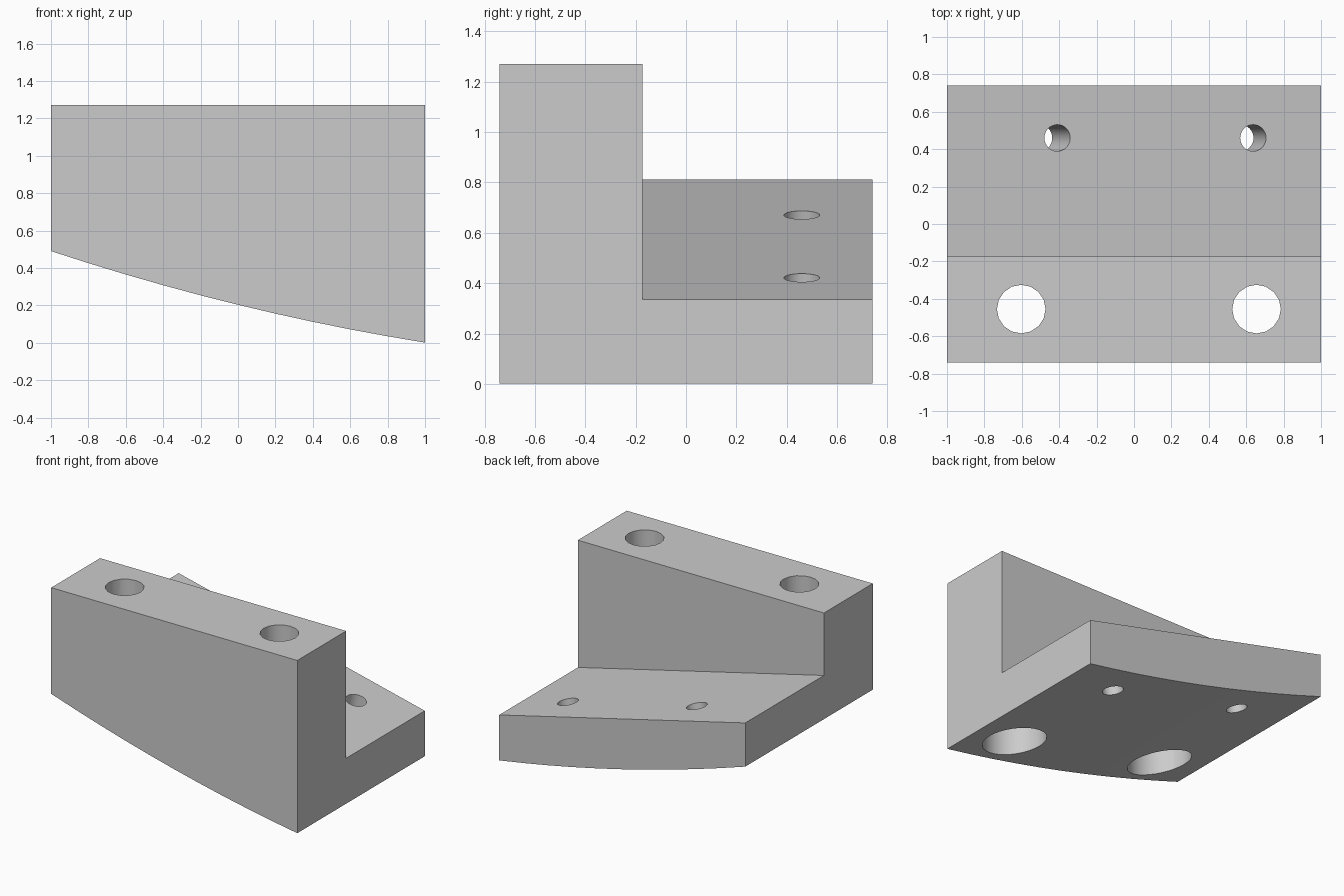
import bpy
import bmesh
import math
from mathutils import Vector

default = bpy.data.objects.get("Cube")
if default:
    bpy.data.objects.remove(default, do_unlink=True)

HALF_X, HALF_Y, HEIGHT = 1.0, 0.74, 1.27
STEP_Y = -0.173
BOLT_Y, PIN_Y = -0.455, 0.46

grey = bpy.data.materials.new("plain grey")
grey.use_nodes = True
grey.diffuse_color = (0.6, 0.6, 0.6, 1)
grey.node_tree.nodes["Principled BSDF"].inputs["Base Color"].default_value = grey.diffuse_color


def underside(x):
    """Height of the shallow curved underside."""
    return 0.203 - 0.2445 * x + 0.0425 * x * x


def underside_slope(x):
    return -0.2445 + 0.085 * x


def shelf_top(x):
    return 0.573 - 0.238 * x


def finish(name, bm):
    bmesh.ops.recalc_face_normals(bm, faces=bm.faces)
    mesh = bpy.data.meshes.new(name)
    bm.to_mesh(mesh)
    bm.free()
    mesh.materials.append(grey)
    obj = bpy.data.objects.new(name, mesh)
    bpy.context.collection.objects.link(obj)
    return obj


def prism(name, profile, y0, y1):
    """Extrude an x-z profile along y."""
    bm = bmesh.new()
    face = bm.faces.new([bm.verts.new((x, y0, z)) for x, z in profile])
    out = bmesh.ops.extrude_face_region(bm, geom=[face])
    verts = [v for v in out["geom"] if isinstance(v, bmesh.types.BMVert)]
    bmesh.ops.translate(bm, verts=verts, vec=(0, y1 - y0, 0))
    return finish(name, bm)


def rod(name, start, end, radius, sides):
    """Round cutter between two points."""
    start, end = Vector(start), Vector(end)
    axis = end - start
    bm = bmesh.new()
    bmesh.ops.create_cone(bm, cap_ends=True, segments=sides, radius1=radius,
                          radius2=radius, depth=axis.length)
    obj = finish(name, bm)
    obj.rotation_euler = axis.to_track_quat('Z', 'Y').to_euler()
    obj.location = (start + end) / 2
    return obj


def cut(body, cutter):
    cutter.hide_render = True
    bpy.context.view_layer.objects.active = body
    mod = body.modifiers.new("cut", 'BOOLEAN')
    mod.operation = 'DIFFERENCE'
    mod.solver = 'EXACT'
    mod.object = cutter
    bpy.ops.object.modifier_apply(modifier=mod.name)
    bpy.data.objects.remove(cutter, do_unlink=True)


# Body: flat top, curved underside
steps = 10
curve = [-HALF_X + 2 * HALF_X * i / steps for i in range(steps + 1)]
profile = [(x, underside(x)) for x in curve] + [(HALF_X, HEIGHT), (-HALF_X, HEIGHT)]
bracket = prism("mounting_bracket", profile, -HALF_Y, HALF_Y)

# Sloping shelf behind the upright block
wedge = [(x, shelf_top(x)) for x in (-1.2, 1.2)] + [(1.2, 1.5), (-1.2, 1.5)]
cut(bracket, prism("shelf_cutter", wedge, STEP_Y, 1))

# Vertical bolt holes, counterbored from below
for x in (-0.603, 0.655):
    cut(bracket, rod("bolt_cutter", (x, BOLT_Y, -0.2), (x, BOLT_Y, 1.5), 0.13, 16))
    cut(bracket, rod("head_cutter", (x, BOLT_Y, -0.2), (x, BOLT_Y, 0.85), 0.215, 32))

# Slanted pin holes, square to the curved underside
for x in (-0.41, 0.637):
    centre = Vector((x, PIN_Y, shelf_top(x)))
    normal = Vector((-underside_slope(x - 0.08), 0, 1)).normalized()
    cut(bracket, rod("pin_cutter", centre - normal * 0.7, centre + normal * 0.4, 0.071, 32))

# Smooth hole walls, crisp edges
bpy.ops.object.select_all(action='DESELECT')
bracket.select_set(True)
bpy.context.view_layer.objects.active = bracket
bpy.ops.object.shade_smooth_by_angle(angle=math.radians(30))
